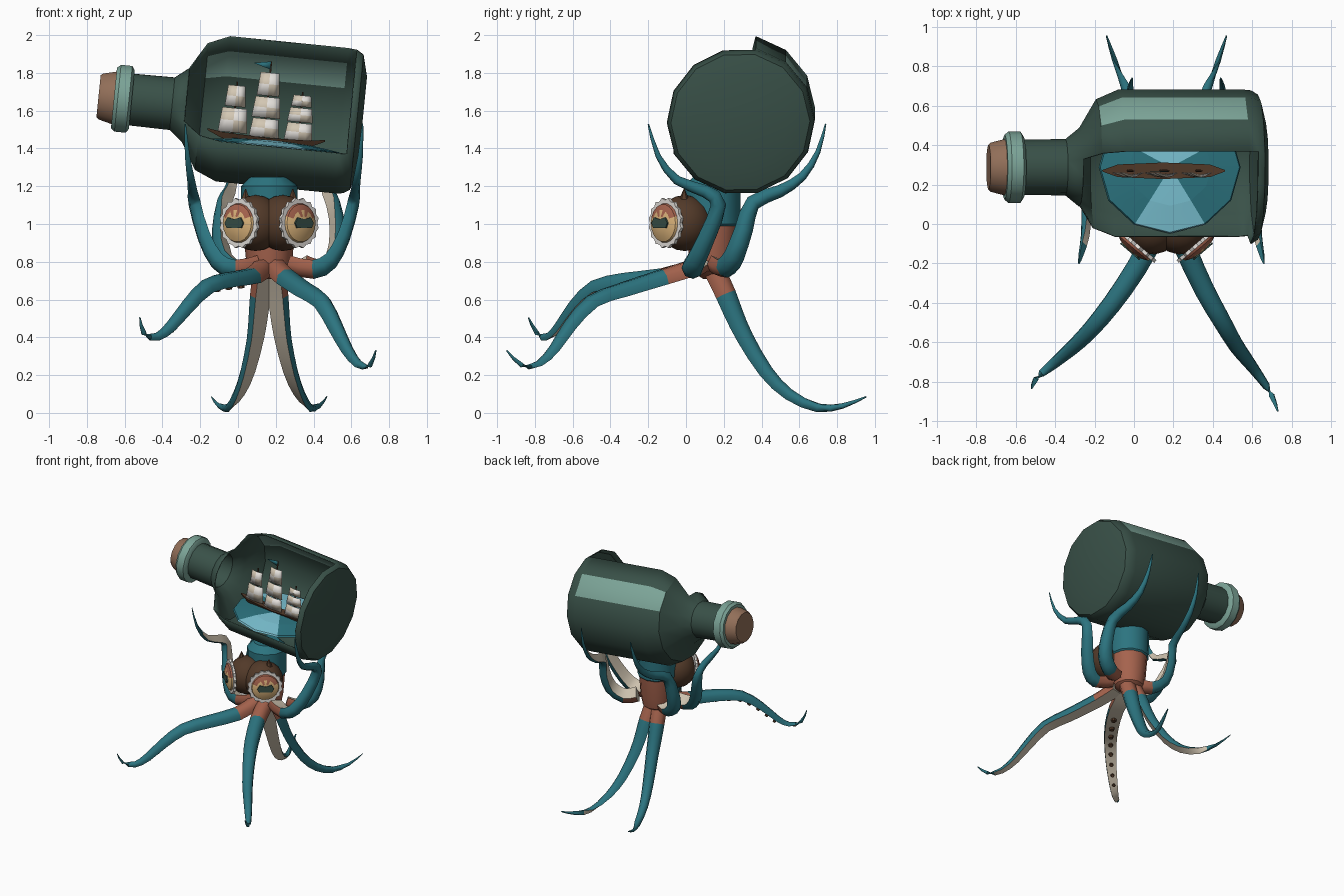
import bpy, bmesh, math
from mathutils import Vector, Matrix

if "Cube" in bpy.data.objects:
    bpy.data.objects.remove(bpy.data.objects["Cube"])


def material(name, *rgb):
    m = bpy.data.materials.new(name)
    m.use_nodes = True
    m.diffuse_color = (*rgb, 1)
    m.node_tree.nodes["Principled BSDF"].inputs["Base Color"].default_value = (*rgb, 1)
    return m


GLASS = material("dark green glass", .041, .082, .065)
PALE = material("pale green glass", .2, .37, .31)
TEAL = material("teal skin", .025, .175, .215)
BLUE = material("light blue water", .2, .55, .66)
CLAY = material("terracotta skin", .38, .125, .075)
CREAM = material("cream underside", .65, .57, .45)
BROWN = material("dark brown", .085, .042, .022)
CORK = material("cork", .29, .16, .1)
SAND = material("sand yellow", .72, .46, .2)
WHITE = material("off white", .8, .77, .73)


def finish(bm, name, mats, matrix=Matrix(), angle=35):
    """Turn a bmesh into a named object, smooth below the given angle."""
    mesh = bpy.data.meshes.new(name)
    bm.to_mesh(mesh)
    bm.free()
    for m in mats:
        mesh.materials.append(m)
    ob = bpy.data.objects.new(name, mesh)
    ob.matrix_world = matrix
    bpy.context.collection.objects.link(ob)
    bpy.ops.object.select_all(action='DESELECT')
    ob.select_set(True)
    bpy.context.view_layer.objects.active = ob
    bpy.ops.object.shade_smooth_by_angle(angle=math.radians(angle))
    return ob


def skin(bm, rings, pick):
    """Join rings with quads and close both ends; pick(i, k, centre) gives the colour or None."""
    n = len(rings[0])
    for i in range(len(rings) - 1):
        a, b = rings[i], rings[i + 1]
        for k in range(n):
            j = (k + 1) % n
            quad = (a[k], a[j], b[j], b[k])
            mid = sum((v.co for v in quad), Vector()) / 4
            slot = pick(i, k, mid)
            if slot is not None:
                bm.faces.new(quad).material_index = slot
    for ring, i in ((rings[0][::-1], 0), (rings[-1], len(rings) - 2)):
        bm.faces.new(ring).material_index = pick(i, n - 1, ring[0].co) or 0


def lathe(name, profile, n, matrix, mats, pick=lambda i, k, c: 0, phase=0, angle=35):
    """Spin (distance, radius) pairs round the local x axis."""
    bm = bmesh.new()
    turn = [math.radians(phase) + math.tau * k / n for k in range(n)]
    rings = [[bm.verts.new((s, r * math.cos(a), r * math.sin(a))) for a in turn]
             for s, r in profile]
    skin(bm, rings, pick)
    return finish(bm, name, mats, matrix, angle)


UPRIGHT = Matrix.Rotation(-math.pi / 2, 4, 'Y')

# Bottle, with the upper front of its wall open
TILT = Matrix.Translation((0, .288, 1.602)) @ Matrix.Rotation(.1, 4, 'Y')


def glass_pick(i, k, c):
    if 2 <= i <= 5 and k < 5:
        return None
    return 1 if i in (3, 4) and k == 12 else 0


bottle = lathe("bottle", [(-.6, .14), (-.35, .143), (-.28, .2), (-.195, .345), (-.08, .395),
                          (.55, .395), (.597, .39), (.632, .368), (.662, .25)],
               14, TILT, [GLASS, PALE], glass_pick, 78)
wall = bottle.modifiers.new("wall", 'SOLIDIFY')
wall.thickness = .008
lathe("bottle_lip", [(-.66, .165), (-.64, .182), (-.58, .182), (-.565, .16)], 14, TILT, [PALE])
lathe("cork", [(-.742, .115), (-.73, .125), (-.64, .148)], 14, TILT, [CORK])

# Water: a low mound with light and dark sectors
WATER = TILT @ Matrix.Translation((.2, 0, -.18)) @ UPRIGHT @ Matrix.Diagonal((1, .93, 1, 1))
lathe("water", [(0, .362), (.012, .355), (.032, .21), (.042, .01)], 12, WATER, [TEAL, BLUE],
      lambda i, k, c: int(k in (0, 1, 5, 6, 10, 11)), angle=5)

# Ship hull, lofted along its length
SHIP = TILT @ Matrix.Translation((0, -.018, 0))
bm = bmesh.new()
hull = [[bm.verts.new((x, side * w, z)) for side, w, z in
         ((-1, half, top), (1, half, top), (1, half * .5, keel), (-1, half * .5, keel))]
        for x, half, top, keel in ((-.15, .004, -.11, -.12), (-.07, .032, -.122, -.155),
                                   (.16, .042, -.13, -.162), (.4, .032, -.122, -.155),
                                   (.475, .004, -.11, -.12))]
skin(bm, hull, lambda i, k, c: 0)
bmesh.ops.recalc_face_normals(bm, faces=bm.faces)
finish(bm, "ship_hull", [BROWN], SHIP)


def sail(x, low, high, half):
    """A billowing sail with a two by two check."""
    bm = bmesh.new()
    rows = [[bm.verts.new((x + half * (c / 2 - 1) * (1 - .08 * r),
                           -.012 - .022 * (1 - (c / 2 - 1) ** 2) * (1 - abs(r - 1) * .5),
                           low + (high - low) * r / 2)) for c in range(5)] for r in range(3)]
    for r in range(2):
        for c in range(4):
            f = bm.faces.new((rows[r][c], rows[r][c + 1], rows[r + 1][c + 1], rows[r + 1][c]))
            f.material_index = (c // 2 + r) % 2
    cloth = finish(bm, "sail", [WHITE, CREAM], SHIP)
    cloth.modifiers.new("cloth", 'SOLIDIFY').thickness = .004


def mast(x, top, sails):
    pole = SHIP @ Matrix.Translation((x, 0, 0)) @ UPRIGHT
    lathe("mast", [(-.14, .007), (top, .005)], 6, pole, [BROWN])
    for low, high, half in sails:
        sail(x, low, high, half)


mast(-.018, .15, [(-.12, .01, .078), (.018, .13, .055)])
mast(.15, .275, [(-.128, -.03, .08), (-.025, .085, .076), (.092, .215, .06)])
mast(.332, .13, [(-.13, -.035, .076), (-.03, .045, .068), (.052, .112, .055)])

bm = bmesh.new()
bm.faces.new([bm.verts.new(p) for p in ((.15, 0, .275), (.15, 0, .232), (.055, 0, .258))])
finish(bm, "flag", [TEAL], SHIP).modifiers.new("cloth", 'SOLIDIFY').thickness = .004

# Body and head
MID = .165
BODY = Matrix.Translation((MID, .14, 0)) @ UPRIGHT
lathe("body", [(.71, .05), (.75, .11), (.83, .125), (.99, .137), (1, .148), (1.2, .15), (1.25, .1)],
      12, BODY, [CLAY, TEAL], lambda i, k, c: int(i > 2))

# Eyes: ball, scalloped ring, domed iris, pupil and brow spike
for side in (-1, 1):
    heading = math.atan2(-.76, side * .65)
    EYE = Matrix.Translation((MID + side * .105, -.045, 1.005)) @ Matrix.Rotation(heading, 4, 'Z')
    bm = bmesh.new()
    bmesh.ops.create_uvsphere(bm, u_segments=16, v_segments=10, radius=.148)
    finish(bm, "eyeball", [BROWN], EYE @ Matrix.Translation((-.05, 0, 0)))

    bm = bmesh.new()
    rings = [[bm.verts.new((s, r * math.cos(a), r * math.sin(a))) for a, r in
              ((math.tau * k / 32, .134 if k % 2 else .122) for k in range(32))]
             for s in (.07, .088)]
    skin(bm, rings, lambda i, k, c: 0)
    finish(bm, "eye_ring", [WHITE], EYE)

    lathe("iris", [(.08, .108), (.1, .1), (.114, .07), (.121, .035), (.123, .012)], 18, EYE,
          [SAND, CLAY],
          lambda i, k, c: int(i < 3 and c.z > (.04 if k % 2 else .055)))

    bm = bmesh.new()
    outline = [(-.064, 0), (-.05, -.026), (.05, -.026), (.064, 0), (.045, .03), (0, .02), (-.045, .03)]
    rings = [[bm.verts.new((s, y, z)) for y, z in outline] for s in (.118, .127)]
    skin(bm, rings, lambda i, k, c: 0)
    finish(bm, "pupil", [GLASS], EYE)

    SPIKE = Matrix.Translation((MID + side * .125, -.01, 0)) @ UPRIGHT
    lathe("brow_spike", [(1.12, .03), (1.185, .003)], 6, SPIKE, [BROWN])


def refine(path):
    """Add a smoothly curved midpoint between each pair of points."""
    p = [Vector(q) for q in path]
    out = [p[0]]
    for i in range(len(p) - 1):
        outer = p[max(i - 1, 0)] + p[min(i + 2, len(p) - 1)]
        out += [(9 * (p[i] + p[i + 1]) - outer) / 16, p[i + 1]]
    return out


def arm(name, path, target, suckers=False):
    """Tapered arm, flat and cream on the side turned to the target."""
    pts = refine(path)
    last = len(pts) - 1
    bm = bmesh.new()
    rings, pads = [], []
    for i, p in enumerate(pts):
        along = (pts[min(i + 1, last)] - pts[max(i - 1, 0)]).normalized()
        u = Vector(target) - p
        u = (u - along * u.dot(along)).normalized()
        v = along.cross(u)
        r = .058 * (1 - (i / last) ** 1.5) + .004
        turn = [math.tau * (k - .5) / 8 for k in range(8)]
        rings.append([bm.verts.new(p + r * (u * (min(math.cos(a), .383) + .25) + v * math.sin(a)))
                      for a in turn])
        pads.append((p + u * r * .63, u, r))
    # The first length takes the body colour, the tip stays teal
    skin(bm, rings, lambda i, k, c: 2 if k in (7, 0, 1) and i < last - 3 else int(i < 2))
    finish(bm, name, [TEAL, CLAY, CREAM], angle=50)
    if suckers:
        bm = bmesh.new()
        for p, u, r in pads[3:11]:
            place = Matrix.Translation(p) @ u.to_track_quat('Z', 'Y').to_matrix().to_4x4()
            bmesh.ops.create_cone(bm, cap_ends=True, segments=8, radius1=r * .45,
                                  radius2=r * .32, depth=.035, matrix=place)
        finish(bm, "suckers", [BROWN])


def mirrored(path, centre):
    return [(2 * centre - x, y, z) for x, y, z in path]


# Walking arms
GROUND = (MID, .05, 0)
arm("front_right_arm", [(.12, .04, .77), (.07, -.12, .725), (-.05, -.32, .705), (-.17, -.48, .67),
                        (-.27, -.59, .57), (-.36, -.67, .46), (-.43, -.73, .405),
                        (-.5, -.79, .42), (-.52, -.835, .505)], GROUND, True)
arm("front_left_arm", [(.21, .04, .77), (.26, -.12, .72), (.36, -.34, .65), (.45, -.5, .59),
                       (.52, -.62, .46), (.58, -.7, .34), (.64, -.78, .26),
                       (.7, -.87, .25), (.73, -.95, .33)], GROUND)
leg = [(.13, .15, .78), (.11, .22, .63), (.1, .26, .53), (.085, .32, .4), (.045, .43, .22),
       (0, .55, .1), (-.05, .7, .03), (-.1, .83, .035), (-.14, .955, .085)]
arm("back_right_arm", leg, (.45, 0, 0))
arm("back_left_arm", mirrored(leg, MID), (-.12, 0, 0))

# Arms that hold the bottle
HOLD = (MID, .27, 1.3)
front = [(.1, .07, .78), (-.02, .03, .755), (-.11, .05, .8), (-.18, .11, .93), (-.23, .17, 1.1),
         (-.24, .1, 1.17), (-.25, -.05, 1.23), (-.27, -.15, 1.36), (-.28, -.2, 1.53)]
arm("front_right_holder", front, HOLD)
arm("front_left_holder", mirrored(front, .19), HOLD)
back = [(.1, .16, .78), (.01, .21, .76), (-.08, .26, .83), (-.1, .31, .97), (-.08, .36, 1.11),
        (-.05, .5, 1.17), (-.03, .62, 1.25), (-.02, .7, 1.38), (-.01, .74, 1.53)]
arm("back_right_holder", back, HOLD)
arm("back_left_holder", mirrored(back, .215), HOLD)
